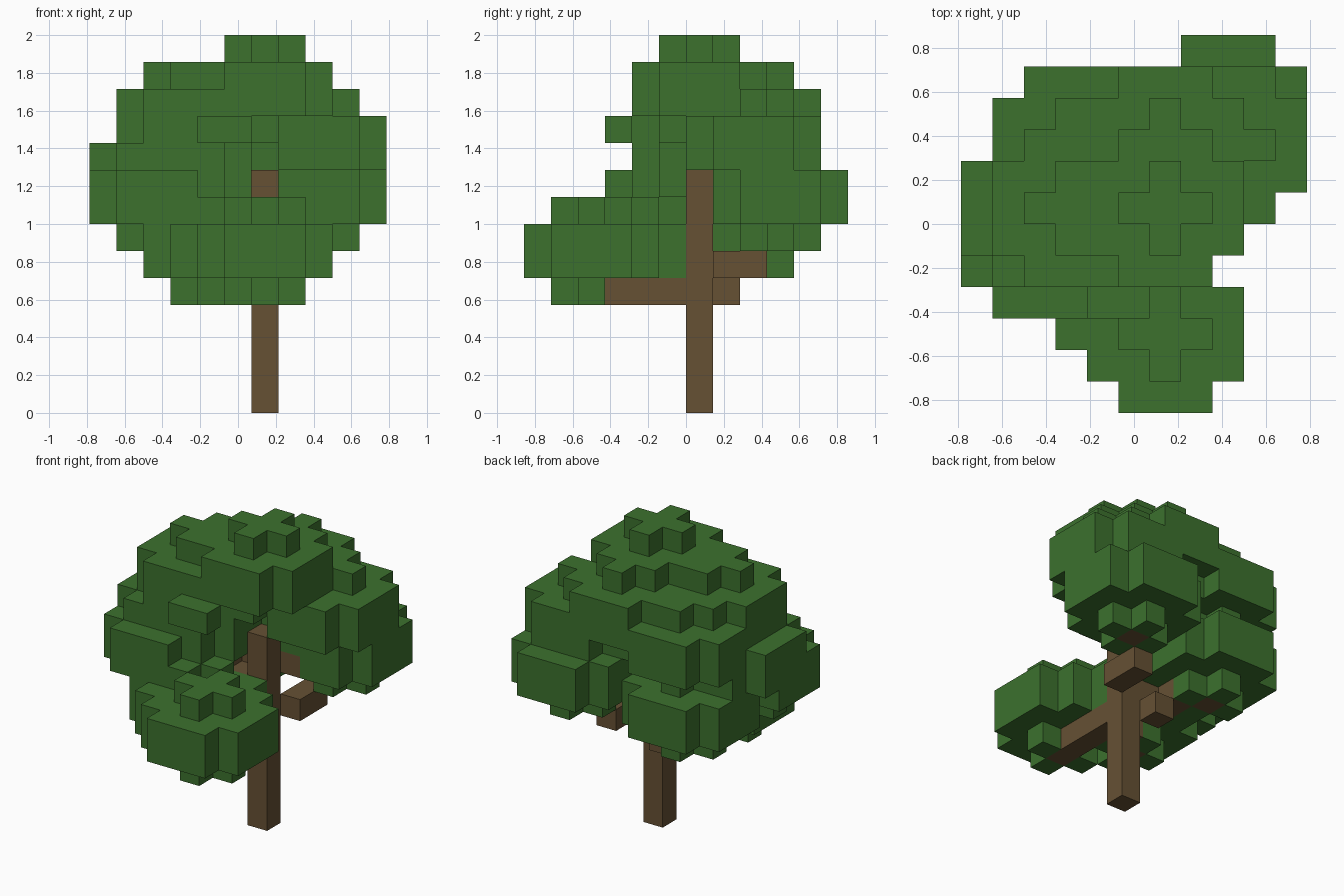
import bpy
import bmesh
from math import floor
from mathutils import Vector

default_cube = bpy.data.objects.get("Cube")
if default_cube:
    bpy.data.objects.remove(default_cube, do_unlink=True)

CELL = 1 / 7                               # edge of one block
ORIGIN = Vector((-5.5, -6, 0))             # block grid corner, in cells
TRUNK_X, TRUNK_Y, TRUNK_TOP = 6, 6, 9


def make_material(name, colour):
    material = bpy.data.materials.new(name)
    material.use_nodes = True
    material.diffuse_color = colour
    material.node_tree.nodes["Principled BSDF"].inputs["Base Color"].default_value = colour
    return material


leaf_green = make_material("leaf green", (0.045, 0.165, 0.027, 1))
bark_brown = make_material("bark brown", (0.133, 0.082, 0.034, 1))


def leaf_cluster(cx, cy, base):
    """Round clump: small cross, two wide layers, small cross."""
    cells = set()
    for layer, radius in enumerate((2, 3, 3, 2)):
        for dx in range(-2, 3):
            for dy in range(-2, 3):
                if (abs(dx) + 0.5) ** 2 + (abs(dy) + 0.5) ** 2 <= radius ** 2:
                    cells.add((cx + dx, cy + dy, base + layer))
    return cells


def branch(end, start_height):
    """Stepped line of blocks from the trunk to the heart of a clump."""
    start = Vector((TRUNK_X, TRUNK_Y, start_height))
    span = Vector(end) - start
    steps = int(max(abs(c) for c in span))
    return {tuple(floor(c + 0.5) for c in start + span * (n / steps))
            for n in range(1, steps + 1)}


def build_blocks(name, cells, hidden_by, material):
    """Mesh of the exposed block sides, merged into large flat faces."""
    bm = bmesh.new()
    for cell in sorted(cells):
        centre = Vector(cell) + Vector((0.5, 0.5, 0.5))
        for axis in range(3):
            for sign in (-1, 1):
                normal = Vector((0, 0, 0))
                normal[axis] = sign
                neighbour = tuple(int(c) for c in Vector(cell) + normal)
                if neighbour in cells or neighbour in hidden_by:
                    continue
                u = Vector((0, 0, 0))
                u[(axis + 1) % 3] = 0.5
                v = normal.cross(u)
                middle = centre + normal * 0.5 + ORIGIN
                corners = (middle - u - v, middle + u - v, middle + u + v, middle - u + v)
                bm.faces.new([bm.verts.new(c * CELL) for c in corners])
    bmesh.ops.remove_doubles(bm, verts=bm.verts, dist=CELL / 100)
    bmesh.ops.dissolve_limit(bm, angle_limit=0.01, verts=bm.verts, edges=bm.edges)
    mesh = bpy.data.meshes.new(name)
    bm.to_mesh(mesh)
    bm.free()
    mesh.materials.append(material)
    obj = bpy.data.objects.new(name, mesh)
    bpy.context.collection.objects.link(obj)
    return obj


# Clumps: centre cell, base layer, height where the branch leaves the trunk
clumps = [
    ((6, 2, 4), 4), ((4, 4, 4), 4),        # low front
    ((3, 8, 5), 4),                        # low back
    ((8, 9, 6), 4), ((2, 5, 6), 4),        # middle sides
    ((2, 6, 7), 5), ((3, 6, 7), 6),
    ((8, 8, 8), 6), ((3, 8, 8), 6),        # upper sides
    ((3, 6, 9), 7), ((6, 8, 9), 7),
]

trunk = {(TRUNK_X, TRUNK_Y, z) for z in range(TRUNK_TOP)}
branches = set()
leaves = leaf_cluster(TRUNK_X, TRUNK_Y, 10)    # crown top
for centre, fork in clumps:
    leaves |= leaf_cluster(*centre)
    branches |= branch(centre, fork)
leaves |= {(4, 3, 10), (5, 3, 10)}             # stray tuft on the front
branches -= trunk
leaves -= trunk | branches

# Parts
build_blocks("trunk", trunk, branches | leaves, bark_brown)
build_blocks("branches", branches, trunk | leaves, bark_brown)
build_blocks("foliage", leaves, trunk | branches, leaf_green)
